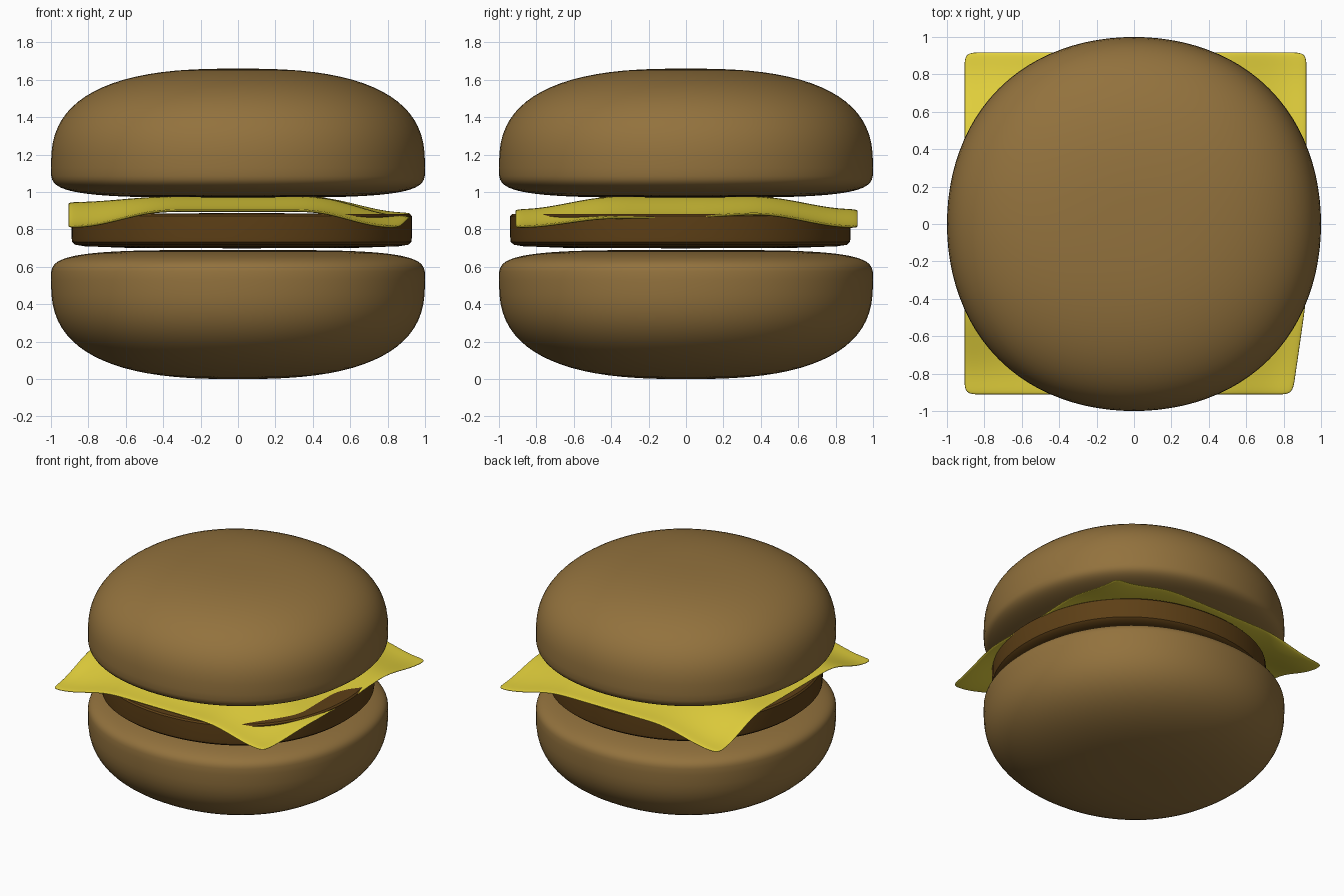
import bpy, bmesh, math

if "Cube" in bpy.data.objects:
    bpy.data.objects.remove(bpy.data.objects["Cube"])


def material(name, rgb):
    m = bpy.data.materials.new(name)
    m.diffuse_color = (*rgb, 1)
    m.use_nodes = True
    m.node_tree.nodes["Principled BSDF"].inputs["Base Color"].default_value = m.diffuse_color
    return m


def finish(name, bm, mat, angle):
    bmesh.ops.recalc_face_normals(bm, faces=bm.faces[:])
    mesh = bpy.data.meshes.new(name)
    bm.to_mesh(mesh)
    bm.free()
    mesh.materials.append(mat)
    ob = bpy.data.objects.new(name, mesh)
    bpy.context.collection.objects.link(ob)
    bpy.ops.object.select_all(action='DESELECT')
    ob.select_set(True)
    bpy.context.view_layer.objects.active = ob
    bpy.ops.object.shade_smooth_by_angle(angle=math.radians(angle))
    return ob


def lathe(name, profile, mat, centre=(0, 0), segments=96, square=0.023):
    """Spin a radius/height profile, swelling slightly on the diagonals."""
    bm = bmesh.new()
    verts = [bm.verts.new((r, 0, z)) for r, z in profile]
    edges = [bm.edges.new(pair) for pair in zip(verts, verts[1:])]
    bmesh.ops.spin(bm, geom=verts + edges, cent=(0, 0, 0), axis=(0, 0, 1),
                   angle=math.tau, steps=segments)
    bmesh.ops.remove_doubles(bm, verts=bm.verts[:], dist=1e-4)
    for v in bm.verts:
        swell = 1 + square * math.sin(2 * math.atan2(v.co.y, v.co.x)) ** 2
        v.co.x *= swell
        v.co.y *= swell
    ob = finish(name, bm, mat, 40)
    ob.location.x, ob.location.y = centre
    return ob


def arc(height, power, steps=20):
    """Superellipse quarter from the axis out to radius 1."""
    pts = []
    for i in range(steps + 1):
        a = math.pi / 2 * i / steps
        pts.append((math.sin(a) ** (2 / power),
                    height * max(0, math.cos(a)) ** (2 / power)))
    pts[-1] = (1, 0)
    return pts


bread = material("bread", (0.29, 0.168, 0.047))
meat = material("meat", (0.11, 0.05, 0.008))
yellow = material("cheese", (0.76, 0.63, 0.045))

# Buns: domed outside, nearly flat inside; the lower one is the mirror image
dome = [(r, 1.13 + z) for r, z in arc(0.53, 2.65)]
base = [(r, 1.13 - z) for r, z in arc(0.16, 4)]
bun = dome + base[-2::-1]
lathe("top_bun", bun, bread)
lathe("bottom_bun", [(r, 1.66 - z) for r, z in bun], bread)

# Patty, slightly off centre
lathe("patty", [(0, 0.699), (0.6, 0.701), (0.84, 0.71), (0.89, 0.718), (0.907, 0.733),
                (0.91, 0.76), (0.91, 0.872), (0.9, 0.882), (0, 0.888)],
      meat, (0.02, -0.03))


# Cheese: thin square slice with drooping edges and corners
def ease(v):
    t = min(1, max(0, (abs(v) - 0.38) / 0.5))
    return t * t * (3 - 2 * t)


bm = bmesh.new()
bmesh.ops.create_grid(bm, x_segments=20, y_segments=20, size=0.918)
for v in bm.verts:
    x, y, _ = v.co
    sx, sy = ease(x), ease(y)
    drop_x = 0.105 - 0.02 * min(1, max(0, y * 3)) if x > 0 else 0.03
    drop_y = 0.068
    v.co.z = 0.968 - (sx * (1 - sy) * drop_x + sy * (1 - sx) * drop_y + sx * sy * 0.155)
    if x > 0 and y < -0.4:
        v.co.x -= 0.075 * (x / 0.918) * (-y - 0.4) / 0.518
    v.co.x += 0.008
    v.co.y += 0.003
cheese = finish("cheese_slice", bm, yellow, 60)
solid = cheese.modifiers.new("thickness", 'SOLIDIFY')
solid.thickness = 0.016
solid.offset = 0
sub = cheese.modifiers.new("soften", 'SUBSURF')
sub.levels = sub.render_levels = 2
